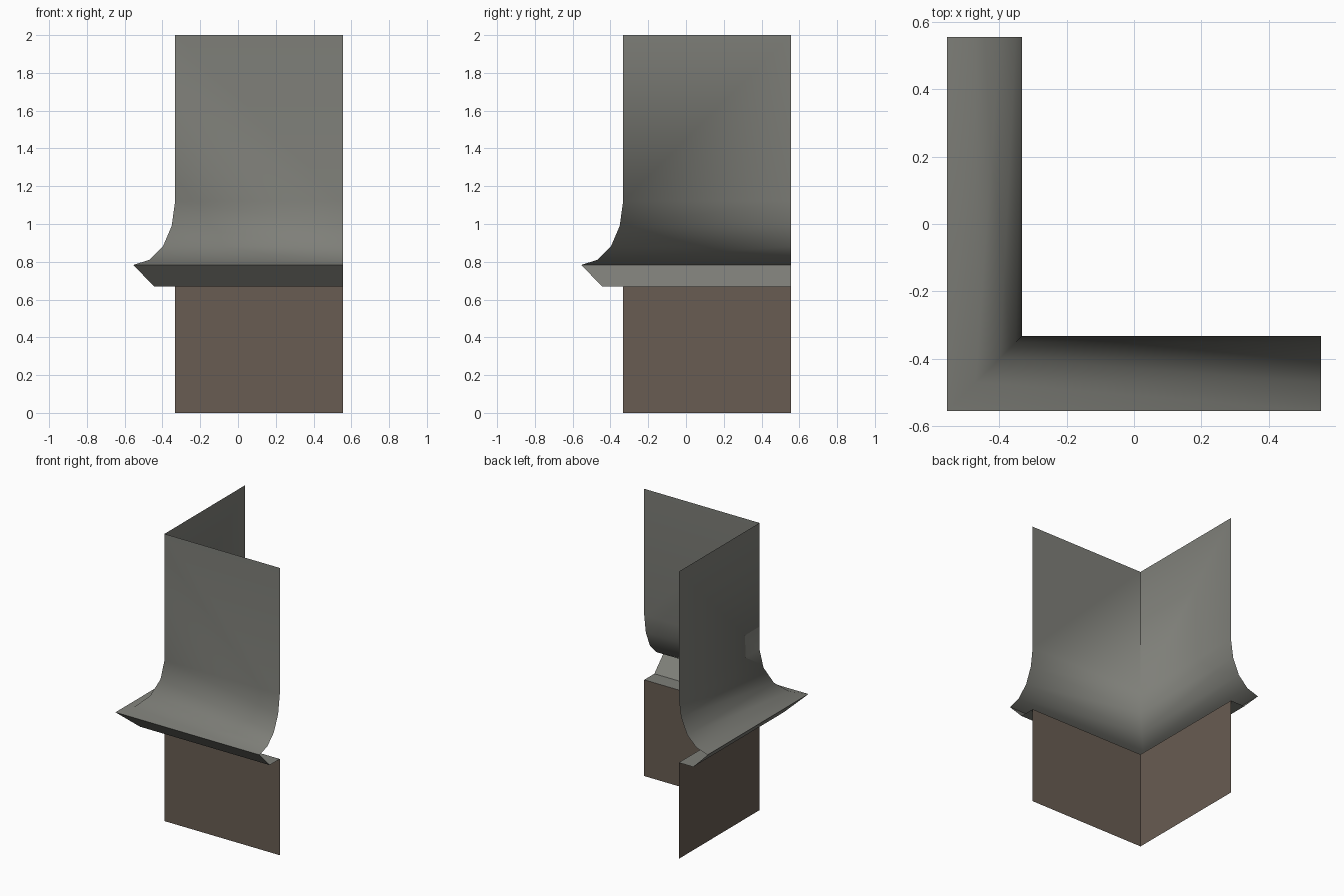
import bpy, bmesh

if "Cube" in bpy.data.objects:
    bpy.data.objects.remove(bpy.data.objects["Cube"])

E, W = 0.555, 0.333   # outer extent, wall offset from centre


def material(name, rgb):
    m = bpy.data.materials.new(name)
    m.diffuse_color = (*rgb, 1)
    m.use_nodes = True
    m.node_tree.nodes["Principled BSDF"].inputs["Base Color"].default_value = m.diffuse_color
    return m


def corner_sweep(name, profile, mat, smooth=False):
    """Sweep an (outward offset, z) profile round the mitred corner."""
    bm = bmesh.new()
    rows = []
    for d, z in profile:
        p = -W - d
        rows.append([bm.verts.new(c) for c in ((p, E, z), (p, p, z), (E, p, z))])
    for a, b in zip(rows, rows[1:]):
        for i in range(2):
            f = bm.faces.new((a[i], b[i], b[i + 1], a[i + 1]))
            f.smooth = smooth
    # keep the plain wall corner crisp, let the flared mitre blend
    if smooth:
        bm.edges.get((rows[0][1], rows[1][1])).smooth = False
    me = bpy.data.meshes.new(name)
    bm.to_mesh(me)
    bm.free()
    me.materials.append(mat)
    ob = bpy.data.objects.new(name, me)
    bpy.context.collection.objects.link(ob)
    return ob


grey = material("slate grey", (0.21, 0.212, 0.19))
brown = material("brown", (0.138, 0.107, 0.084))

# upper wall sweeping out into the flared skirt
corner_sweep("upper_wall_flare",
             [(0, 2), (0, 1.12), (0.018, 0.99), (0.065, 0.88),
              (0.137, 0.81), (0.222, 0.783)], grey, True)
# undercut lip and soffit
corner_sweep("lip", [(0.222, 0.783), (0.111, 0.67), (0, 0.67)], grey)
# lower wall
corner_sweep("lower_wall", [(0, 0.67), (0, 0)], brown)
